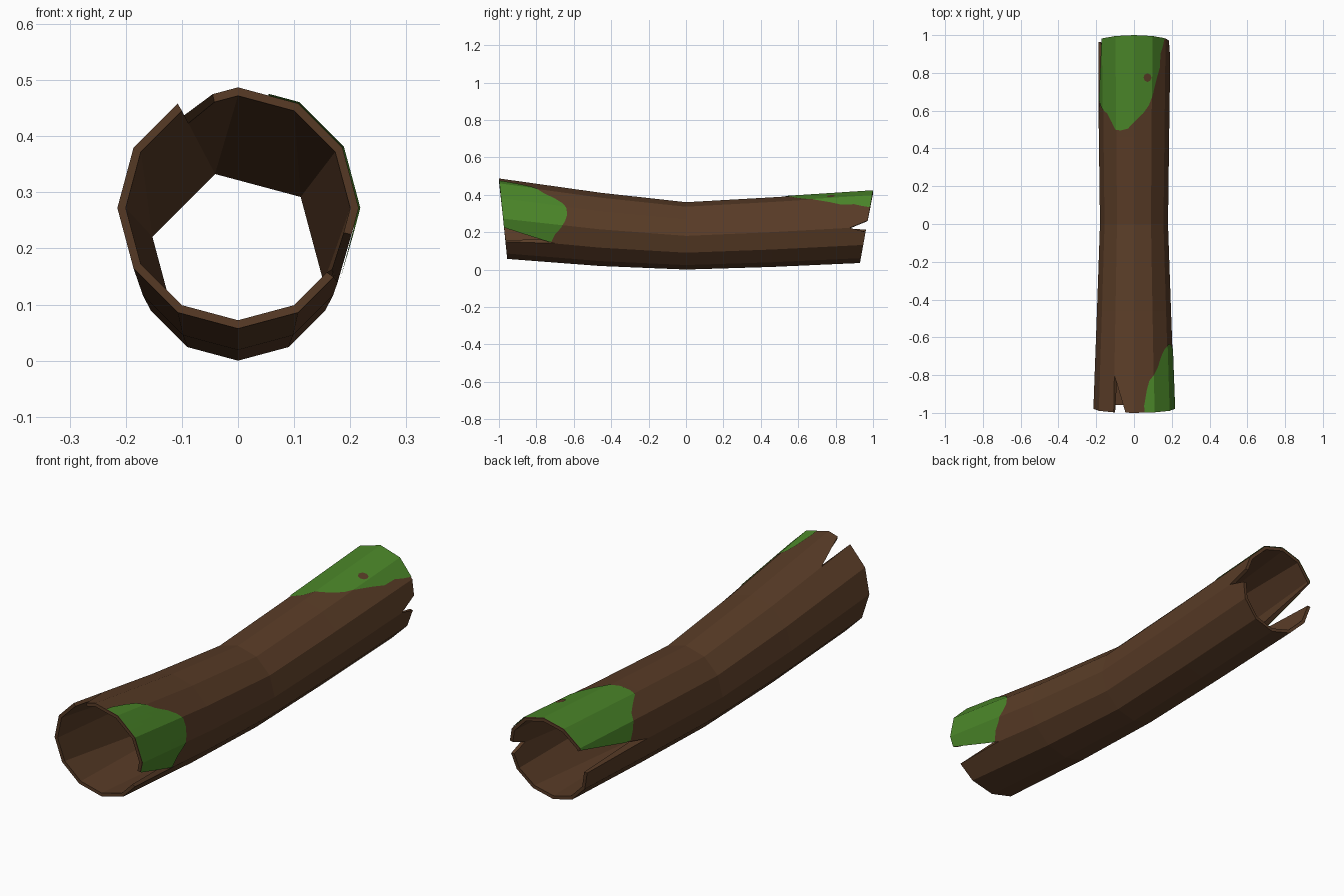
import bpy, bmesh, math
from mathutils import Vector

if "Cube" in bpy.data.objects:
    bpy.data.objects.remove(bpy.data.objects["Cube"])

N = 12

def material(name, rgb):
    m = bpy.data.materials.new(name)
    m.diffuse_color = (*rgb, 1)
    m.use_nodes = True
    m.node_tree.nodes["Principled BSDF"].inputs["Base Color"].default_value = m.diffuse_color
    return m

bark = material("bark", (0.10, 0.045, 0.02))
green = material("moss", (0.07, 0.24, 0.022))

def ring(y, tilt, z, r):
    pts = []
    for k in range(N):
        a = math.radians(30 * k)
        pts.append(Vector((r * math.cos(a), y + tilt * math.sin(a), z + r * math.sin(a))))
    return pts

def at_y(a, b, y):
    return a.lerp(b, max(0.0, min(1.0, (y - a.y) / (b.y - a.y))))

def make_object(name, polys, mat, outward=False):
    bm = bmesh.new()
    for p in polys:
        bm.faces.new([bm.verts.new(v) for v in p])
    bmesh.ops.remove_doubles(bm, verts=bm.verts, dist=1e-4)
    if outward:
        for f in bm.faces:
            f.normal_update()
            c = f.calc_center_median()
            if f.normal.dot(Vector((c.x, 0, c.z - 0.22))) < 0:
                f.normal_flip()
    else:
        bmesh.ops.recalc_face_normals(bm, faces=bm.faces)
    me = bpy.data.meshes.new(name)
    bm.to_mesh(me)
    bm.free()
    me.materials.append(mat)
    ob = bpy.data.objects.new(name, me)
    bpy.context.collection.objects.link(ob)
    return ob

# Outer bark rings, front to back; the inside narrows to a hexagon in the middle
outer = [ring(-0.978, -0.022, 0.272, 0.215), ring(-0.46, 0, 0.215, 0.196),
         ring(0, 0, 0.18, 0.18), ring(0.46, 0, 0.2, 0.186),
         ring(0.965, 0.035, 0.228, 0.193)]
hexagon = []
for k in range(N):
    a = math.radians(45 + 60 * ((k - 1) // 2))
    hexagon.append(Vector((0.158 * math.cos(a), 0, 0.18 + 0.158 * math.sin(a))))
inner = [ring(-0.978, -0.022, 0.272, 0.2), hexagon, ring(0.965, 0.035, 0.228, 0.178)]

# Cracks: corner index -> (opening toward previous corner, toward next corner, tip y)
front_cracks = {4: (0.58, 0.0, -0.8), 11: (0.2, 0.56, -0.70)}
back_cracks = {0: (0.28, 0.35, 0.875), 6: (0.9, 0.15, 0.54)}

def split_end(end, nxt, cracks):
    minus, plus, tip = list(end), list(end), {}
    for k, (a, b, y) in cracks.items():
        minus[k] = end[k].lerp(end[k - 1], a)
        plus[k] = end[k].lerp(end[(k + 1) % N], b)
        tip[k] = at_y(end[k], nxt[k], y)
    return minus, plus, tip

polys = []

def end_section(o_end, o_next, i_end, i_next, cracks):
    o = split_end(o_end, o_next, cracks)
    i = split_end(i_end, i_next, cracks)
    for j in range(N):
        n = (j + 1) % N
        for (minus, plus, tip), nxt in ((o, o_next), (i, i_next)):
            p = [nxt[j], nxt[n]]
            if n in tip:
                p.append(tip[n])
            p += [minus[n], plus[j]]
            if j in tip:
                p.append(tip[j])
            polys.append(p)
        polys.append([o[1][j], o[0][n], i[0][n], i[1][j]])
    for k in cracks:
        for s in (0, 1):
            polys.append([o[s][k], o[2][k], i[2][k], i[s][k]])

end_section(outer[0], outer[1], inner[0], inner[1], front_cracks)
end_section(outer[4], outer[3], inner[2], inner[1], back_cracks)
for a, b in ((outer[1], outer[2]), (outer[2], outer[3])):
    for j in range(N):
        n = (j + 1) % N
        polys.append([a[j], a[n], b[n], b[j]])
make_object("hollow_log", polys, bark)

# Point on the outer facets at angle u and length y, raised slightly
def on_bark(u, y, front, lift):
    end, nxt = (outer[0], outer[1]) if front else (outer[4], outer[3])
    k = math.floor(u / 30)
    t = u / 30 - k
    p = at_y(end[k % N].lerp(end[(k + 1) % N], t), nxt[k % N].lerp(nxt[(k + 1) % N], t), y)
    d = Vector((p.x, 0, p.z - 0.22 - (0.04 if front else 0))).normalized()
    return p + d * lift

def interp(table, u):
    for (u0, y0), (u1, y1) in zip(table, table[1:]):
        if u0 <= u <= u1:
            return y0 + (y1 - y0) * (u - u0) / (u1 - u0)
    return table[-1][1]

# Moss: sheet between the log end (or crack lip) and a wavy border
def moss(name, border, lip, front):
    u0, u1 = border[0][0], border[-1][0]
    us = sorted({u0, u1, *[u for u, _ in border], *[u for u, _ in lip if u0 < u < u1],
                 *[5 * k for k in range(-6, 40) if u0 < 5 * k < u1]})
    rows = []
    for u in us:
        ya, yb = interp(lip, u), interp(border, u)
        rows.append([on_bark(u, ya + (yb - ya) * s / 4, front, 0.003) for s in range(5)])
    quads = []
    for a, b in zip(rows, rows[1:]):
        for s in range(4):
            quads.append([a[s], a[s + 1], b[s + 1], b[s]])
    make_object(name, quads, green, True)

moss("front_moss",
     [(-28, -0.72), (-15, -0.70), (-5, -0.67), (8, -0.645), (18, -0.635), (28, -0.64),
      (36, -0.66), (44, -0.70), (52, -0.76), (60, -0.80), (67, -0.83), (71, -0.88), (75, -0.96)],
     [(-30, -0.70), (-13, -0.975), (-12.9, -1.1), (90, -1.1)], True)
moss("back_moss",
     [(33, 0.985), (37, 0.94), (42, 0.90), (43, 0.83), (50, 0.77), (58, 0.69), (65, 0.63),
      (75, 0.585), (90, 0.54), (100, 0.505), (113, 0.495), (122, 0.50), (130, 0.54),
      (140, 0.585), (150, 0.605), (160, 0.62), (171, 0.65)],
     [(30, 1.1), (152.9, 1.1), (153, 0.975), (180, 0.54)], False)

# Bare bark spot in the back moss
spot = [on_bark(68 + 6.5 * math.cos(a), 0.775 + 0.023 * math.sin(a), False, 0.005)
        for a in [math.tau * k / 8 for k in range(8)]]
make_object("bare_spot", [spot], bark, True)
